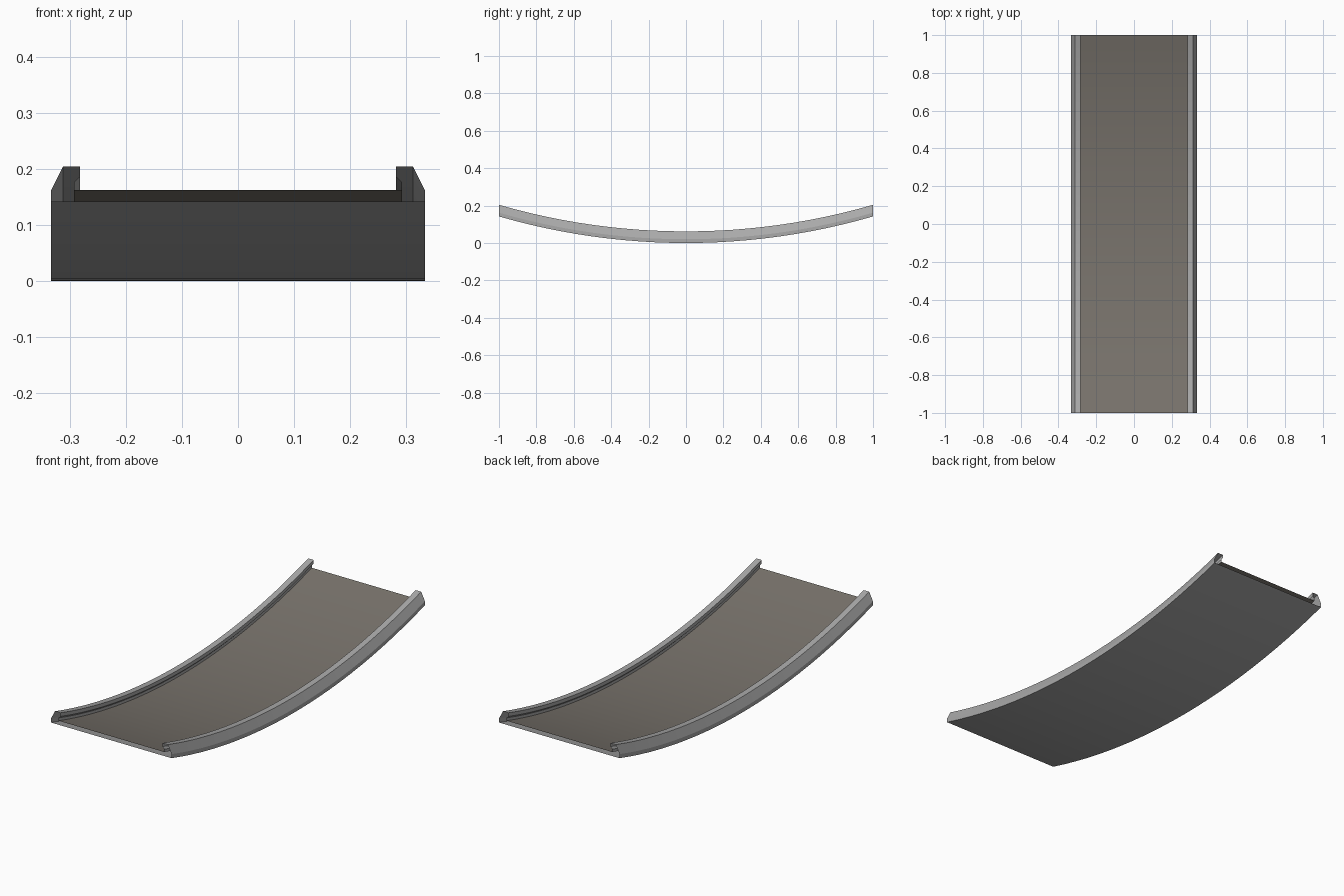
import bpy, bmesh, math

if "Cube" in bpy.data.objects:
    bpy.data.objects.remove(bpy.data.objects["Cube"])

SEG = 24
RISE = 0.142                            # height of the ends above the middle
R = (1 + RISE ** 2) / (2 * RISE)        # radius of the arc


def material(name, rgb):
    m = bpy.data.materials.new(name)
    m.diffuse_color = (*rgb, 1)
    m.use_nodes = True
    m.node_tree.nodes["Principled BSDF"].inputs["Base Color"].default_value = m.diffuse_color
    return m


grey = material("grey_metal", (0.40, 0.40, 0.40))
brown = material("dark_brown_grey", (0.19, 0.172, 0.15))


def sweep(name, profile, mat):
    """Sweep an open x/z profile along the sagging arc, ends left open."""
    bm = bmesh.new()
    rows = []
    for i in range(SEG + 1):
        y = -1 + 2 * i / SEG
        lift = R - math.sqrt(R * R - y * y)
        rows.append([bm.verts.new((x, y, z + lift)) for x, z in profile])
    for a, b in zip(rows, rows[1:]):
        for j in range(len(profile) - 1):
            bm.faces.new((a[j], a[j + 1], b[j + 1], b[j]))
    me = bpy.data.meshes.new(name)
    bm.to_mesh(me)
    bm.free()
    me.materials.append(mat)
    ob = bpy.data.objects.new(name, me)
    bpy.context.collection.objects.link(ob)
    bpy.ops.object.select_all(action='DESELECT')
    ob.select_set(True)
    bpy.context.view_layer.objects.active = ob
    bpy.ops.object.shade_smooth_by_angle(angle=math.radians(20))
    return ob


# hollow side rails with chamfered outside and overhanging inner lip
rail = [(0.333, 0), (0.333, 0.02), (0.312, 0.062), (0.282, 0.062),
        (0.282, 0.044), (0.292, 0.034), (0.292, 0.02)]
sweep("right_rail", rail, grey)
sweep("left_rail", [(-x, z) for x, z in reversed(rail)], grey)

# underside sheet, facing down
sweep("underside", [(-0.333, 0), (0.333, 0)][::-1], grey)

# walking surface between the rails
sweep("deck", [(-0.292, 0.02), (0.292, 0.02)], brown)

# outward normals: the two rails and sheet are wound for a single outer skin
for ob in bpy.data.objects:
    me = ob.data
    bm = bmesh.new()
    bm.from_mesh(me)
    flip = False
    for f in bm.faces:
        c = f.calc_center_median()
        if ob.name.endswith("rail") and abs(f.normal.x) > 0.99 and abs(c.x) > 0.33:
            flip = f.normal.x * c.x < 0
    if flip:
        bmesh.ops.reverse_faces(bm, faces=bm.faces)
    bm.to_mesh(me)
    bm.free()
